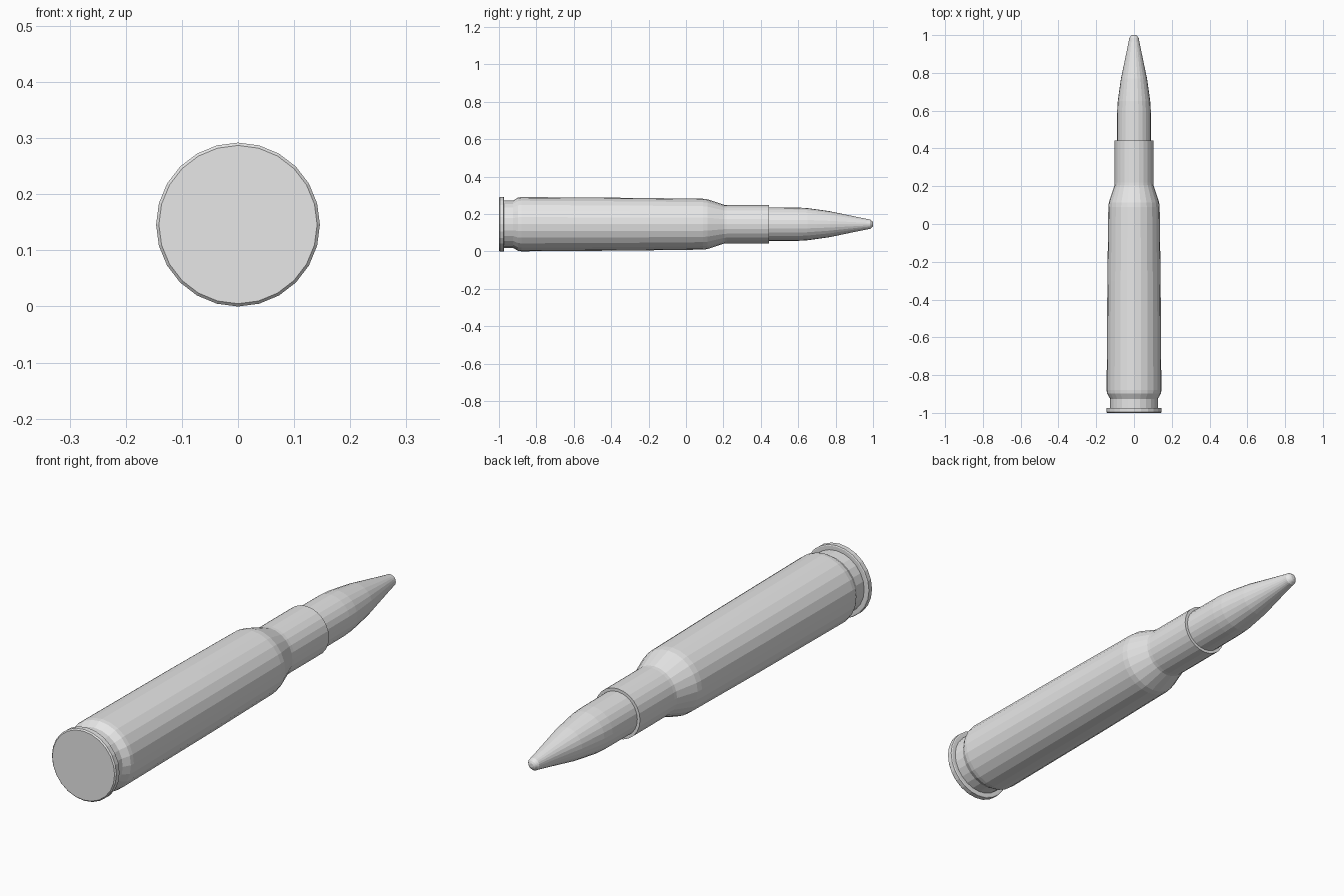
import bpy
import bmesh
from math import sin, cos, tau

cube = bpy.data.objects.get("Cube")
if cube:
    bpy.data.objects.remove(cube, do_unlink=True)

SIDES = 24
AXIS_Z = 0.146

metal = bpy.data.materials.new("grey metal")
metal.use_nodes = True
metal.diffuse_color = (0.8, 0.8, 0.8, 1)
metal.node_tree.nodes["Principled BSDF"].inputs["Base Color"].default_value = (0.8, 0.8, 0.8, 1)


def lathe(name, profile, cap_start=False, cap_end=False):
    """Turn a list of (y, radius) points about the long axis."""
    bm = bmesh.new()
    rings = []
    for y, r in profile:
        angles = [tau * i / SIDES for i in range(SIDES)]
        rings.append([bm.verts.new((r * sin(a), y, AXIS_Z + r * cos(a))) for a in angles])
    for a, b in zip(rings, rings[1:]):
        for i in range(SIDES):
            j = (i + 1) % SIDES
            bm.faces.new((a[i], a[j], b[j], b[i]))
    if cap_start:
        bm.faces.new(rings[0])
    if cap_end:
        bm.faces.new(rings[-1])
    bmesh.ops.recalc_face_normals(bm, faces=bm.faces)
    mesh = bpy.data.meshes.new(name)
    bm.to_mesh(mesh)
    bm.free()
    mesh.materials.append(metal)
    obj = bpy.data.objects.new(name, mesh)
    bpy.context.collection.objects.link(obj)
    return obj


# Casing: rim, groove, tapered body, shoulder, neck and mouth lip
lathe("casing", [
    (-1.0, 0.141), (-0.995, 0.146), (-0.975, 0.146), (-0.973, 0.142),
    (-0.973, 0.126), (-0.926, 0.126), (-0.897, 0.143), (-0.88, 0.145),
    (-0.3, 0.141), (0.09, 0.136), (0.115, 0.133), (0.205, 0.103),
    (0.22, 0.102), (0.443, 0.102), (0.443, 0.088),
], cap_start=True, cap_end=True)

# Pointed tip seated in the neck
lathe("pointed_tip", [
    (0.4, 0.09), (0.6, 0.089), (0.65, 0.086), (0.7, 0.079), (0.77, 0.069),
    (0.87, 0.048), (0.967, 0.028), (0.985, 0.025), (0.996, 0.016), (1.0, 0.008),
], cap_start=True, cap_end=True)
